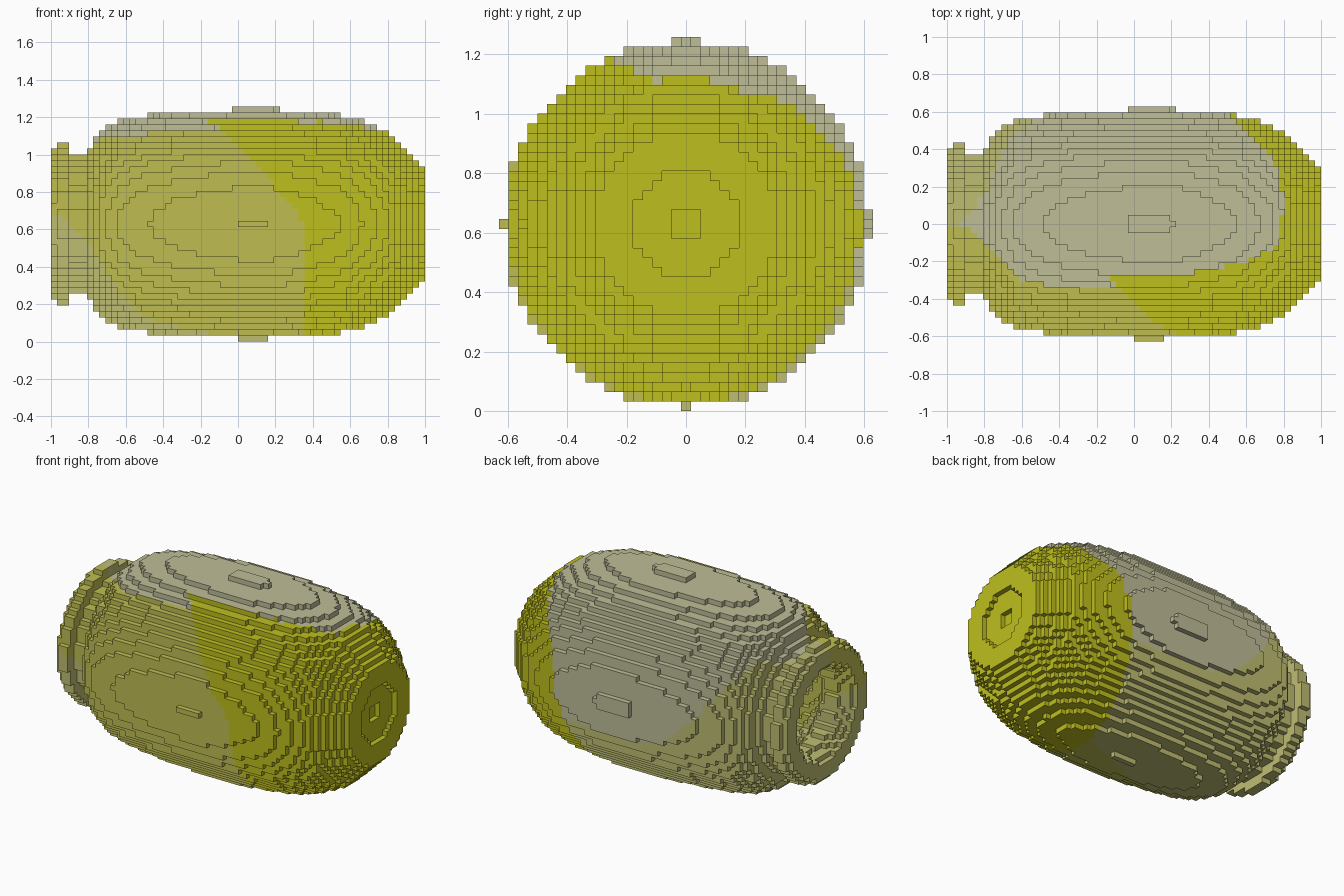
import bpy, bmesh, math

cube = bpy.data.objects.get("Cube")
if cube:
    bpy.data.objects.remove(cube, do_unlink=True)

# Block grid: a jar lying along x, turned around an axis at half its height
NX, NR = 62, 19
H = 2 / NX
AXIS_Z = (NR + 0.5) * H
SHIFT = 0.001


def lerp(table, t):
    """Piecewise linear lookup in a short list of points."""
    if t <= table[0][0]:
        return table[0][1]
    for (a, va), (b, vb) in zip(table, table[1:]):
        if t <= b:
            return va + (vb - va) * (t - a) / (b - a)
    return table[-1][1]


# Outer profile: flared mouth, neck, round body, narrowing base
OUTER = [(-0.985, 0.40), (-0.952, 0.428), (-0.919, 0.428), (-0.887, 0.365),
         (-0.823, 0.365), (-0.79, 0.40), (-0.76, 0.46), (-0.73, 0.50),
         (-0.69, 0.525), (-0.63, 0.555), (-0.5, 0.579), (-0.3, 0.60),
         (-0.05, 0.6118), (0, 0.614), (0.15, 0.6143), (0.25, 0.6115),
         (0.55, 0.581), (0.66, 0.55), (0.74, 0.52), (0.79, 0.49),
         (0.823, 0.47), (0.855, 0.435), (0.887, 0.405), (0.919, 0.375),
         (0.952, 0.345), (0.985, 0.31)]

# Inner profile: mouth, throat, hollow, dimple in the base
INNER = [(-0.985, 0.30), (-0.9, 0.26), (-0.8, 0.26), (-0.7, 0.40),
         (-0.5, 0.47), (0.5, 0.47), (0.8, 0.36), (0.81, 0),
         (0.93, 0), (0.952, 0.055), (0.985, 0.185)]


def solid(i, j, k):
    if not 0 <= i < NX:
        return False
    x = (i + 0.5) * H - 1
    r = math.hypot(j * H - SHIFT, k * H - SHIFT)
    return lerp(INNER, x) <= r < lerp(OUTER, x)


# Colour borders: x limits by angle in degrees, 0 front, 90 top, 180 back
YELLOW_EDGE = [(-90, 0.36), (0, 0.36), (64, -0.15), (65, 0.35), (69, 0.6),
               (77, 0.78), (110, 0.8), (129, 0.75), (162, 0.55),
               (205, 0.47), (270, 0.36)]
GREY_EDGE = [(56, -0.6), (90, -0.92), (143, -0.68), (175, -0.48),
             (198, -0.22), (201, 0.1)]
OLIVE_EDGE = [(-90, 0.3), (-60, -0.5), (0, -0.9), (20, -1.1)]


def colour_index(p):
    a = math.degrees(math.atan2(p.z - AXIS_Z, -p.y))
    if a < -90:
        a += 360
    if p.x > lerp(YELLOW_EDGE, a):
        return 0
    if 56 < a < 201 and p.x > lerp(GREY_EDGE, a):
        return 3
    if a < 90 and p.x > lerp(OLIVE_EDGE, a):
        return 1
    return 2


def make_material(name, rgb):
    mat = bpy.data.materials.new(name)
    mat.use_nodes = True
    colour = (*rgb, 1)
    mat.diffuse_color = colour
    mat.node_tree.nodes["Principled BSDF"].inputs["Base Color"].default_value = colour
    return mat


# Jar wall: keep only the block sides that touch air
bm = bmesh.new()
corners = {}


def corner(key):
    if key not in corners:
        i, j, k = key
        corners[key] = bm.verts.new((i * H - 1, (j - 0.5) * H,
                                     AXIS_Z + (k - 0.5) * H))
    return corners[key]


span = range(-NR, NR + 1)
filled = {(i, j, k) for i in range(NX) for j in span for k in span
          if solid(i, j, k)}
for cell in sorted(filled):
    for axis in range(3):
        u, v = (axis + 1) % 3, (axis + 2) % 3
        for side in (0, 1):
            beside = list(cell)
            beside[axis] += 2 * side - 1
            if tuple(beside) in filled:
                continue
            loop = []
            for du, dv in ((0, 0), (1, 0), (1, 1), (0, 1)):
                key = list(cell)
                key[axis] += side
                key[u] += du
                key[v] += dv
                loop.append(corner(tuple(key)))
            face = bm.faces.new(loop if side else loop[::-1])
            face.material_index = colour_index(face.calc_center_median())

mesh = bpy.data.meshes.new("block_jar")
bm.to_mesh(mesh)
bm.free()
for name, rgb in (("bright yellow", (0.52, 0.52, 0.014)),
                  ("olive yellow", (0.52, 0.51, 0.084)),
                  ("pale khaki", (0.52, 0.51, 0.17)),
                  ("stone grey", (0.52, 0.51, 0.31))):
    mesh.materials.append(make_material(name, rgb))
jar = bpy.data.objects.new("block_jar", mesh)
bpy.context.collection.objects.link(jar)
